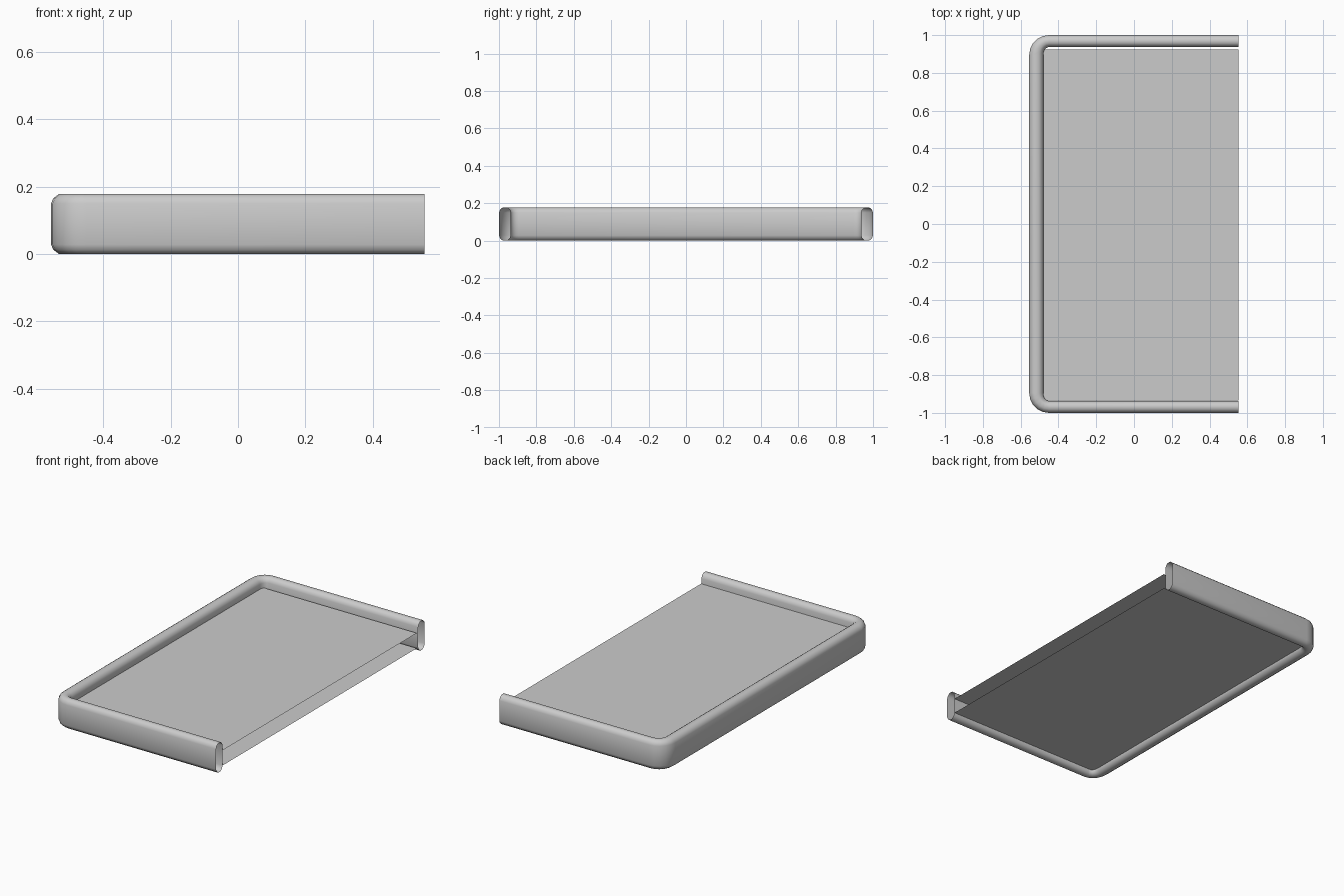
import bpy, bmesh, math

cube = bpy.data.objects.get("Cube")
if cube:
    bpy.data.objects.remove(cube, do_unlink=True)

grey = bpy.data.materials.new("light_grey")
grey.use_nodes = True
colour = (0.6, 0.6, 0.6, 1)
grey.diffuse_color = colour
grey.node_tree.nodes["Principled BSDF"].inputs["Base Color"].default_value = colour

OPEN_X = 0.553          # open end of the tray
HEIGHT = 0.178
ARC_X, ARC_Y = -0.45, 0.895   # centre of the rounded corners


def make_object(name, bm):
    mesh = bpy.data.meshes.new(name)
    bm.to_mesh(mesh)
    bm.free()
    mesh.materials.append(grey)
    obj = bpy.data.objects.new(name, mesh)
    bpy.context.collection.objects.link(obj)
    return obj


# Rim cross-section: (fraction from inner to outer side, height)
quarter = [(1, 0.028), (0.9, 0.012), (0.68, 0)]
right = quarter[::-1] + [(t, HEIGHT - z) for t, z in quarter]
profile = right + [(1 - t, z) for t, z in right[::-1]]


def rim_point(sign, angle, t, z):
    """Point on a rounded corner; angle 0 faces the side, 90 the end."""
    rx, ry = 0.03 + 0.075 * t, 0.042 + 0.063 * t
    return (ARC_X - rx * math.sin(angle), sign * (ARC_Y + ry * math.cos(angle)), z)


# Hollow U-shaped rim, open at both ends
bm = bmesh.new()
STEPS = 5
angles = [math.pi / 2 * i / STEPS for i in range(STEPS + 1)]
rings = []
for sign, sweep in ((-1, angles), (1, angles[::-1])):
    corner = [[bm.verts.new(rim_point(sign, a, t, z)) for t, z in profile] for a in sweep]
    end = [bm.verts.new((OPEN_X, rim_point(sign, 0, t, z)[1], z)) for t, z in profile]
    rings += [end] + corner if sign < 0 else corner + [end]
count = len(profile)
for a, b in zip(rings, rings[1:]):
    for i in range(count):
        j = (i + 1) % count
        bm.faces.new((a[i], a[j], b[j], b[i]))
bmesh.ops.recalc_face_normals(bm, faces=bm.faces)
rim = make_object("rim", bm)
bpy.context.view_layer.objects.active = rim
rim.select_set(True)
bpy.ops.object.shade_smooth_by_angle(angle=math.radians(50))
rim.select_set(False)

# Thin upper and lower panels, leaving a narrow gap along the back side
for name, z, flip in (("upper_panel", 0.12, False), ("lower_panel", 0.028, True)):
    bm = bmesh.new()
    loop = [(-0.5, -0.934), (OPEN_X, -0.934), (OPEN_X, 0.924), (-0.5, 0.924)]
    if flip:
        loop.reverse()
    bm.faces.new([bm.verts.new((x, y, z)) for x, y in loop])
    make_object(name, bm)
